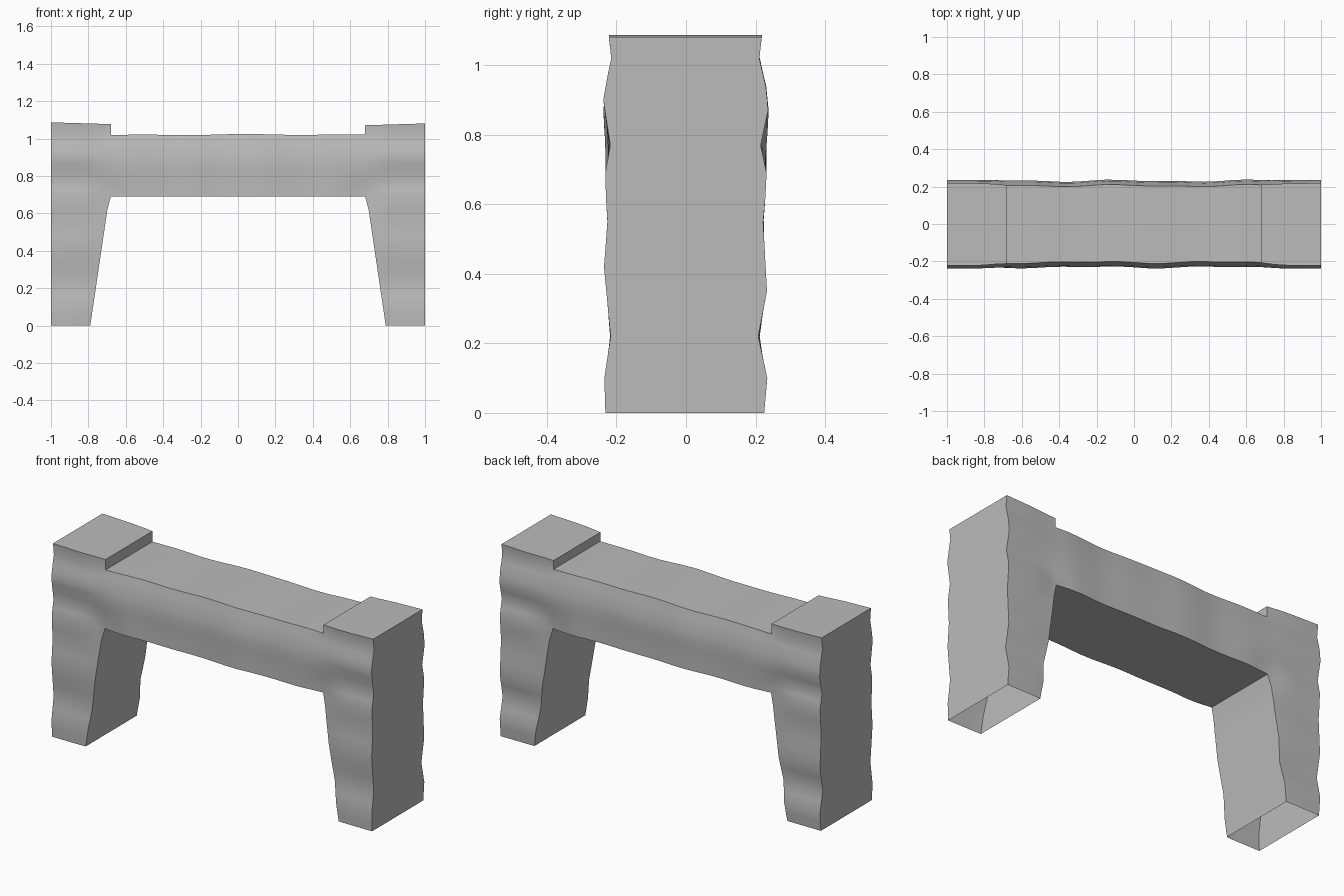
import bpy, bmesh, math

if "Cube" in bpy.data.objects:
    bpy.data.objects.remove(bpy.data.objects["Cube"])

INNER, FOOT = 0.68, 0.79          # inner leg edge at the beam and at the ground
BEAM_LOW, BEAM_TOP, LEG_TOP = 0.69, 1.02, 1.078

# wavy depth profiles (height, distance from the middle plane)
FRONT = [(0, .232), (.1, .235), (.22, .217), (.42, .236), (.55, .226), (.68, .234),
         (.77, .218), (.9, .238), (.97, .226), (1.02, .215), (1.08, .222)]
BACK = [(0, .225), (.1, .234), (.22, .208), (.35, .233), (.55, .222), (.68, .234),
        (.77, .215), (.87, .236), (.93, .232), (1.02, .211), (1.08, .218)]
# depth of the beam, rounded in towards its top edge
BEAM = [(.69, .225), (.77, .226), (.87, .231), (.94, .224), (1.02, .205)]


def lerp_table(table, t):
    for (a, va), (b, vb) in zip(table, table[1:]):
        if t <= b:
            return va + (vb - va) * (t - a) / (b - a)
    return table[-1][1]


def smooth(a, b, t):
    t = max(0, min(1, (t - a) / (b - a)))
    return t * t * (3 - 2 * t)


def depth(x, z, table, phase):
    """Blend the wavy leg profile into the beam profile."""
    k = smooth(.6, .85, abs(x))
    wave = .004 * math.sin(9 * x + phase) + .003 * math.sin(17 * x - phase)
    d = k * lerp_table(table, z) + (1 - k) * (lerp_table(BEAM, z) + wave)
    # small pinch where the leg meets the beam
    r = math.hypot(abs(x) - INNER, z - BEAM_LOW)
    return d - .014 * (1 - smooth(0, .13, r))


rows = [0, .05, .1, .16, .22, .29, .35, .42, .49, .55, .62, BEAM_LOW, .73, .77,
        .82, .87, .9, .94, .98, BEAM_TOP, LEG_TOP]
LEG_N, BEAM_N = 6, 18
cols = ([-1 + (1 - INNER) * i / LEG_N for i in range(LEG_N)]
        + [-INNER + 2 * INNER * i / BEAM_N for i in range(BEAM_N + 1)]
        + [INNER + (1 - INNER) * i / LEG_N for i in range(1, LEG_N + 1)])


def position(c, z):
    """Grid point in the front plane, with tapered legs and an uneven top."""
    x = c
    if abs(c) >= INNER - 1e-6 and z < BEAM_LOW:
        edge = FOOT + (INNER + .008 - FOOT) * z / BEAM_LOW
        u = (1 - abs(c)) / (1 - INNER)
        x = math.copysign(1 - u * (1 - edge), c)
    if z == BEAM_TOP and abs(c) < INNER + 1e-6:
        z += .005 * math.sin(7 * c + 1.2) * math.cos(4 * c)
    if z == LEG_TOP:
        z += .006 * (abs(c) - .8) / .2 + (.003 if c < 0 else -.003)
    return x, z


bm = bmesh.new()
front, back = {}, {}
cells = []
for i in range(len(cols) - 1):
    is_leg = abs(cols[i] + cols[i + 1]) / 2 > INNER
    for k in range(len(rows) - 1):
        if is_leg or (rows[k] >= BEAM_LOW and rows[k + 1] <= BEAM_TOP):
            cells.append([(i, k), (i + 1, k), (i + 1, k + 1), (i, k + 1)])

for key in {p for cell in cells for p in cell}:
    x, z = position(cols[key[0]], rows[key[1]])
    front[key] = bm.verts.new((x, -depth(x, z, FRONT, .5), z))
    back[key] = bm.verts.new((x, depth(x, z, BACK, 2.2), z))

# front and back sheets
edges = set()
for cell in cells:
    bm.faces.new([front[p] for p in cell])
    bm.faces.new([back[p] for p in reversed(cell)])
    edges.update(zip(cell, cell[1:] + cell[:1]))

# walls around the outline; the feet stay open underneath
for a, b in edges:
    if (b, a) not in edges and not (a[1] == 0 and b[1] == 0):
        bm.faces.new([front[b], front[a], back[a], back[b]])

mesh = bpy.data.meshes.new("stone_arch")
bm.to_mesh(mesh)
bm.free()
arch = bpy.data.objects.new("stone_arch", mesh)
bpy.context.collection.objects.link(arch)

stone = bpy.data.materials.new("grey stone")
stone.diffuse_color = (0.5, 0.5, 0.5, 1)
stone.use_nodes = True
stone.node_tree.nodes["Principled BSDF"].inputs["Base Color"].default_value = stone.diffuse_color
mesh.materials.append(stone)

bpy.context.view_layer.objects.active = arch
arch.select_set(True)
bpy.ops.object.shade_smooth_by_angle(angle=math.radians(40))
